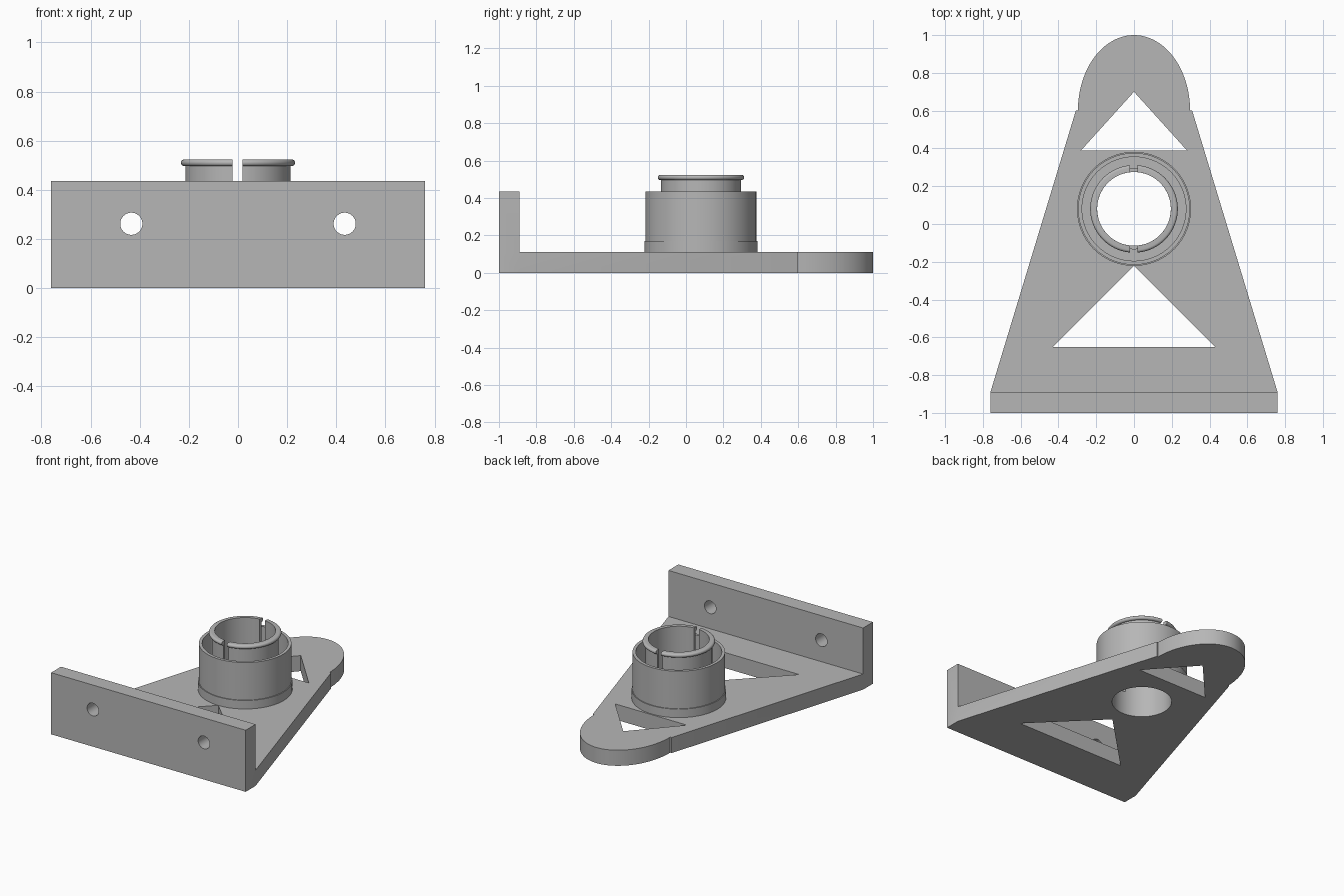
import bpy, bmesh
from math import sin, cos, pi, radians
from mathutils import Matrix

if "Cube" in bpy.data.objects:
    bpy.data.objects.remove(bpy.data.objects["Cube"], do_unlink=True)

# One grey for the whole bracket
grey = bpy.data.materials.new("grey plastic")
grey.use_nodes = True
colour = (0.47, 0.47, 0.47, 1)
grey.diffuse_color = colour
grey.node_tree.nodes["Principled BSDF"].inputs["Base Color"].default_value = colour

CENTRE_Y = 0.08     # socket axis
PLATE_TOP = 0.11
BORE = 0.195


def finish(name, bm):
    bmesh.ops.recalc_face_normals(bm, faces=bm.faces)
    mesh = bpy.data.meshes.new(name)
    bm.to_mesh(mesh)
    bm.free()
    mesh.materials.append(grey)
    obj = bpy.data.objects.new(name, mesh)
    bpy.context.collection.objects.link(obj)
    return obj


def prism(name, outline, z0, z1):
    bm = bmesh.new()
    face = bm.faces.new([bm.verts.new((x, y, z0)) for x, y in outline])
    top = bmesh.ops.extrude_face_region(bm, geom=[face])["geom"]
    verts = [v for v in top if isinstance(v, bmesh.types.BMVert)]
    bmesh.ops.translate(bm, verts=verts, vec=(0, 0, z1 - z0))
    return finish(name, bm)


def box(name, x0, x1, y0, y1, z0, z1):
    return prism(name, [(x0, y0), (x1, y0), (x1, y1), (x0, y1)], z0, z1)


def cylinder(name, radius, depth, matrix):
    bm = bmesh.new()
    bmesh.ops.create_cone(bm, cap_ends=True, segments=64, radius1=radius,
                          radius2=radius, depth=depth, matrix=matrix)
    return finish(name, bm)


def lathe(name, profile, segments=96):
    # Closed radius/height profile turned around the socket axis
    bm = bmesh.new()
    rings = []
    for i in range(segments):
        a = 2 * pi * i / segments
        rings.append([bm.verts.new((r * cos(a), CENTRE_Y + r * sin(a), z))
                      for r, z in profile])
    n = len(profile)
    for i in range(segments):
        a, b = rings[i], rings[(i + 1) % segments]
        for j in range(n):
            k = (j + 1) % n
            bm.faces.new((a[j], b[j], b[k], a[k]))
    return finish(name, bm)


def combine(obj, tool, operation="DIFFERENCE"):
    mod = obj.modifiers.new(operation.lower(), "BOOLEAN")
    mod.operation = operation
    mod.solver = "EXACT"
    mod.object = tool
    bpy.context.view_layer.objects.active = obj
    bpy.ops.object.modifier_apply(modifier=mod.name)
    bpy.data.objects.remove(tool, do_unlink=True)


# Tapered base plate with a rounded nose
nose = [(0.297 * cos(pi * i / 48), 0.6 + 0.4 * sin(pi * i / 48)) for i in range(49)]
outline = [(-0.76, -1), (0.76, -1), (0.76, -0.89), (0.308, 0.6)] + nose \
    + [(-0.308, 0.6), (-0.76, -0.89)]
bracket = prism("bracket", outline, 0, PLATE_TOP)

# Upright mounting wall
combine(bracket, box("wall", -0.76, 0.76, -1, -0.89, 0, 0.435), "UNION")

# Triangular openings, as half width, base and apex
for half, base, apex in ((0.28, 0.39, 0.70), (0.43, -0.65, -0.22)):
    tri = [(-half, base), (half, base), (0, apex)]
    combine(bracket, prism("opening", tri, -0.1, 0.2))

# Bore through the plate and screw holes through the wall
combine(bracket, cylinder("bore", BORE, 0.4, Matrix.Translation((0, CENTRE_Y, 0))))
for side in (-1, 1):
    place = Matrix.Translation((side * 0.434, -0.945, 0.262)) @ Matrix.Rotation(pi / 2, 4, "X")
    combine(bracket, cylinder("screw_hole", 0.045, 0.4, place))

# Outer collar with a slightly wider foot
collar = lathe("outer_collar", [
    (0.275, PLATE_TOP), (0.302, PLATE_TOP), (0.302, 0.17),
    (0.296, 0.17), (0.296, 0.435), (0.275, 0.435)])

# Inner snap tube with a rounded bead at its rim
bead = [(0.218 + 0.014 * cos(a), 0.510 + 0.014 * sin(a))
        for a in (radians(-90 + 22.5 * i) for i in range(9))]
tube = lathe("inner_tube", [(BORE, PLATE_TOP), (0.214, PLATE_TOP), (0.214, 0.496)]
             + bead + [(BORE, 0.524)])

# Slit splitting the tube front and back
combine(tube, box("slit", -0.022, 0.018, CENTRE_Y - 0.26, CENTRE_Y + 0.26, 0.17, 0.6))

# Smooth the round surfaces, keep hard edges
for obj in (bracket, collar, tube):
    bpy.ops.object.select_all(action="DESELECT")
    obj.select_set(True)
    bpy.context.view_layer.objects.active = obj
    bpy.ops.object.shade_smooth_by_angle(angle=radians(30))
